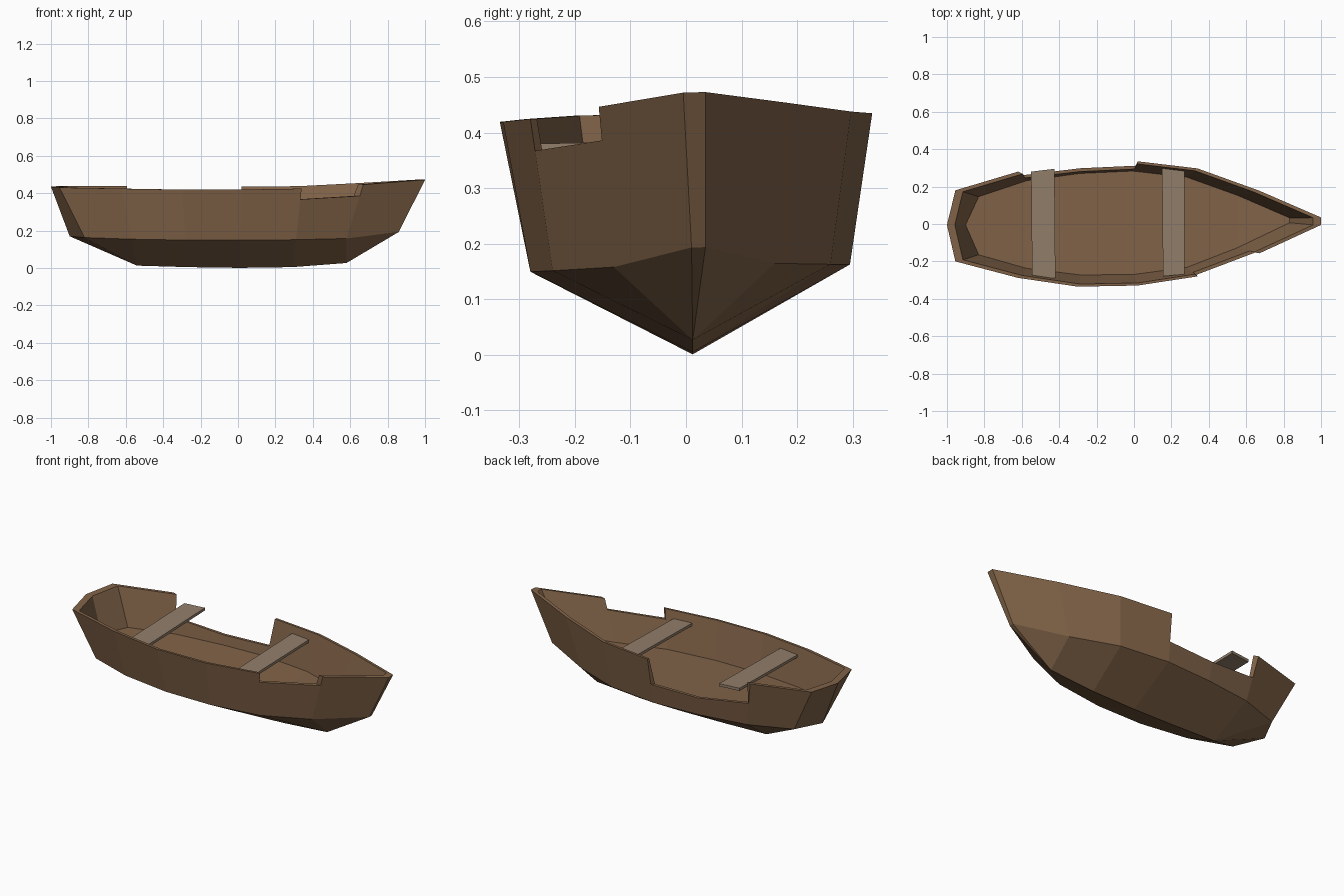
import bpy
import bmesh
from mathutils import Vector

if "Cube" in bpy.data.objects:
    bpy.data.objects.remove(bpy.data.objects["Cube"])

TILT = 0.023   # the boat leans a little toward the front
INNER = 0.958  # inner skin as a scaled copy of the outer skin
RAISE = 0.2    # floor height as a share of the wall


def make_material(name, color):
    mat = bpy.data.materials.new(name)
    mat.use_nodes = True
    mat.diffuse_color = color
    mat.node_tree.nodes["Principled BSDF"].inputs["Base Color"].default_value = color
    return mat


def finish(bm, name, mat):
    bmesh.ops.remove_doubles(bm, verts=bm.verts, dist=0.0001)
    bmesh.ops.recalc_face_normals(bm, faces=bm.faces)
    mesh = bpy.data.meshes.new(name)
    bm.to_mesh(mesh)
    bm.free()
    mesh.materials.append(mat)
    obj = bpy.data.objects.new(name, mesh)
    bpy.context.scene.collection.objects.link(obj)
    return obj


def point(x, y, z):
    return Vector((x, y, z + TILT * y))


def inside(p):
    return Vector((p.x * INNER, p.y * INNER, p.z))


def face(bm, *points):
    bm.faces.new([bm.verts.new(p) for p in points])


hull_wood = make_material("dark brown wood", (0.22, 0.125, 0.065, 1))
seat_wood = make_material("weathered wood", (0.29, 0.21, 0.145, 1))

# Stations, stern to bow: x, front y, back y, z
rim_stations = [
    (-.955, -.2, .18, .435), (-.62, -.288, .28, .431), (-.3, -.335, .325, .427),
    (.02, -.329, .335, .427), (.34, -.28, .297, .431), (.67, -.157, .178, .45),
    (1, -.005, .035, .472)]
chine_stations = [
    (-.82, -.17, .15, .167), (-.57, -.245, .24, .16), (-.28, -.28, .28, .156),
    (.01, -.28, .295, .156), (.31, -.24, .26, .157), (.58, -.13, .16, .161),
    (.86, .01, .035, .193)]
keel = [Vector((x, 0.012, z)) for x, z in
        [(-.54, .013), (-.27, .005), (.01, .001), (.29, .005), (.58, .027)]]


def loop(stations, stern):
    # Closed loop: stern, front side, bow, back side
    front = [point(x, f, z) for x, f, b, z in stations]
    back = [point(x, b, z) for x, f, b, z in stations]
    return [stern] + front + back[::-1]


rim = loop(rim_stations, point(-1, -.005, .435))
chine = loop(chine_stations, point(-.9, -.005, .17))
floor = [inside(c.lerp(r, RAISE)) * 1 for c, r in zip(chine, rim)]
for p in floor:
    p.x -= 0.019
    p.y *= 0.975
count = len(rim)
sides = len(rim_stations)

# Broken-away boards: segment -> drop toward the chine at its two ends
broken = {5: (.21, .21), 11: (.58, .6), 12: (.6, .48)}

bm = bmesh.new()


def wall_tops(i, drop):
    outer = rim[i].lerp(chine[i], drop)
    inner = inside(rim[i]).lerp(floor[i], drop / (1 - RAISE))
    return outer, inner


# Side walls with outer skin, inner skin and rim
for i in range(count):
    j = (i + 1) % count
    d0, d1 = broken.get(i, (0, 0))
    (o0, n0), (o1, n1) = wall_tops(i, d0), wall_tops(j, d1)
    face(bm, chine[i], chine[j], o1, o0)
    face(bm, floor[j], floor[i], n0, n1)
    face(bm, o0, o1, n1, n0)
    # Broken board end
    d2 = broken.get(j, (0, 0))[0]
    if abs(d1 - d2) > 0.01:
        o2, n2 = wall_tops(j, d2)
        face(bm, o1, o2, n2, n1)

# V-shaped bottom
chine_front, chine_back = chine[1:sides + 1], chine[:sides:-1]
for side in (chine_front, chine_back):
    face(bm, chine[0], side[0], keel[0])
    face(bm, side[0], side[1], keel[0])
    for k in range(len(keel) - 1):
        face(bm, side[k + 1], side[k + 2], keel[k + 1], keel[k])
    face(bm, side[-2], side[-1], keel[-1])
face(bm, chine_front[-1], chine_back[-1], keel[-1])

# Floor boards
floor_front, floor_back = floor[1:sides + 1], floor[:sides:-1]
face(bm, floor[0], floor_front[0], floor_back[0])
for k in range(sides - 1):
    face(bm, floor_front[k], floor_front[k + 1], floor_back[k + 1], floor_back[k])
finish(bm, "hull", hull_wood)


# Plank seats with uneven ends
def plank(name, corners):
    bm = bmesh.new()
    top = [point(x, y, .386) for x, y in corners]
    bottom = [p - Vector((0, 0, .016)) for p in top]
    face(bm, *top)
    face(bm, *bottom[::-1])
    for i in range(4):
        j = (i + 1) % 4
        face(bm, top[i], bottom[i], bottom[j], top[j])
    finish(bm, name, seat_wood)


plank("stern_seat", [(-.55, .28), (-.425, .295), (-.42, -.29), (-.545, -.28)])
plank("bow_seat", [(.15, .3), (.27, .29), (.27, -.268), (.155, -.28)])
